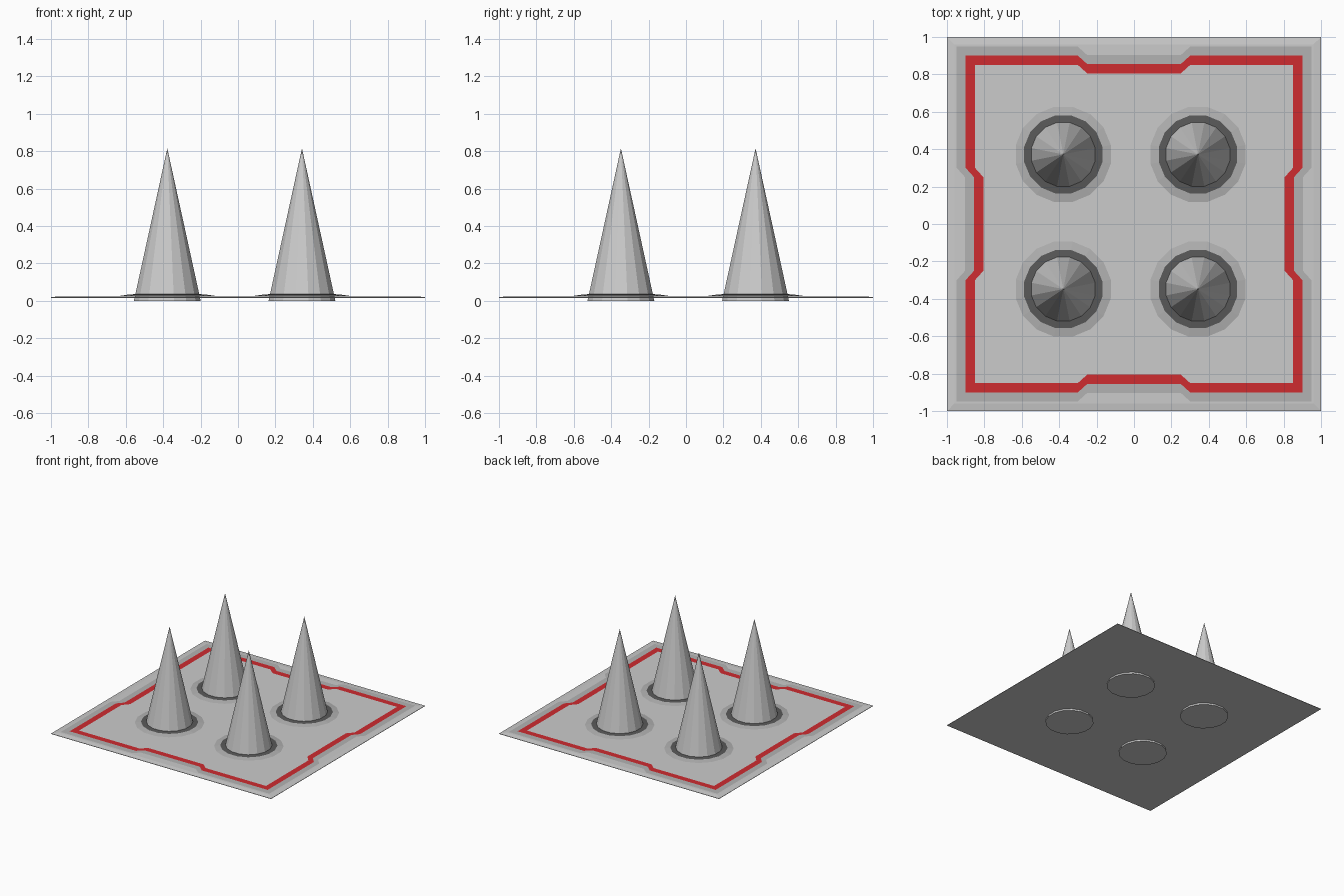
import bpy
from math import pi, sin, cos

if "Cube" in bpy.data.objects:
    bpy.data.objects.remove(bpy.data.objects["Cube"])

SIDES = 16


def material(name, rgb):
    m = bpy.data.materials.new(name)
    m.diffuse_color = (*rgb, 1)
    m.use_nodes = True
    m.node_tree.nodes["Principled BSDF"].inputs["Base Color"].default_value = m.diffuse_color
    return m


RED = material("red", (0.62, 0.025, 0.03))
MID = material("mid_grey", (0.45, 0.45, 0.45))
DARK = material("dark_grey", (0.1, 0.1, 0.1))


def bridge(name, loops, mat=None, cap_start=False, cap_end=False):
    """Join equal-sized closed loops with quads, listed bottom or outside first."""
    n = len(loops[0])
    verts = [p for loop in loops for p in loop]
    faces = []
    for k in range(len(loops) - 1):
        for i in range(n):
            j = (i + 1) % n
            faces.append((k * n + i, k * n + j, (k + 1) * n + j, (k + 1) * n + i))
    if cap_start:
        faces.append(tuple(reversed(range(n))))
    if cap_end:
        faces.append(tuple(range(len(verts) - n, len(verts))))
    mesh = bpy.data.meshes.new(name)
    mesh.from_pydata(verts, [], faces)
    if mat:
        mesh.materials.append(mat)
    obj = bpy.data.objects.new(name, mesh)
    bpy.context.collection.objects.link(obj)
    return obj


def circle(x, y, r, z):
    # flats face the axes
    return [(x + r * cos((i + 0.5) * 2 * pi / SIDES),
             y + r * sin((i + 0.5) * 2 * pi / SIDES), z) for i in range(SIDES)]


def square(h, z):
    return [(-h, -h, z), (h, -h, z), (h, h, z), (-h, h, z)]


def notched(h, z, notch=0.045):
    """Square outline with a shallow inset in the middle of each side."""
    side = [(-h, -h), (-0.3, -h), (-0.25, notch - h), (0.25, notch - h), (0.3, -h)]
    pts = []
    for _ in range(4):
        pts += [(x, y, z) for x, y in side]
        side = [(-y, x) for x, y in side]
    return pts


# Thin base plate with a chamfered rim
bridge("base_plate", [square(1.0, 0.016), square(1.0, 0.019), square(0.96, 0.024)],
       cap_start=True, cap_end=True)

# Painted border: grey outer band and red inner band
bridge("border_shadow", [notched(0.948, 0.0265), notched(0.9, 0.0265)], MID)
bridge("border_stripe", [notched(0.9, 0.0265), notched(0.85, 0.0265)], RED)

# Four spikes, each in a sloped collar with a dark socket ring
for x in (-0.378, 0.342):
    for y in (-0.348, 0.372):
        bridge("collar", [circle(x, y, 0.259, 0.0265), circle(x, y, 0.213, 0.033)], MID)
        bridge("socket_ring", [circle(x, y, 0.213, 0.033), circle(x, y, 0.17, 0.036)], DARK)
        bpy.ops.mesh.primitive_cone_add(vertices=SIDES, radius1=0.182, radius2=0,
                                        depth=0.815, location=(x, y, 0.4075),
                                        rotation=(0, 0, pi / SIDES))
        bpy.context.object.name = "spike"
